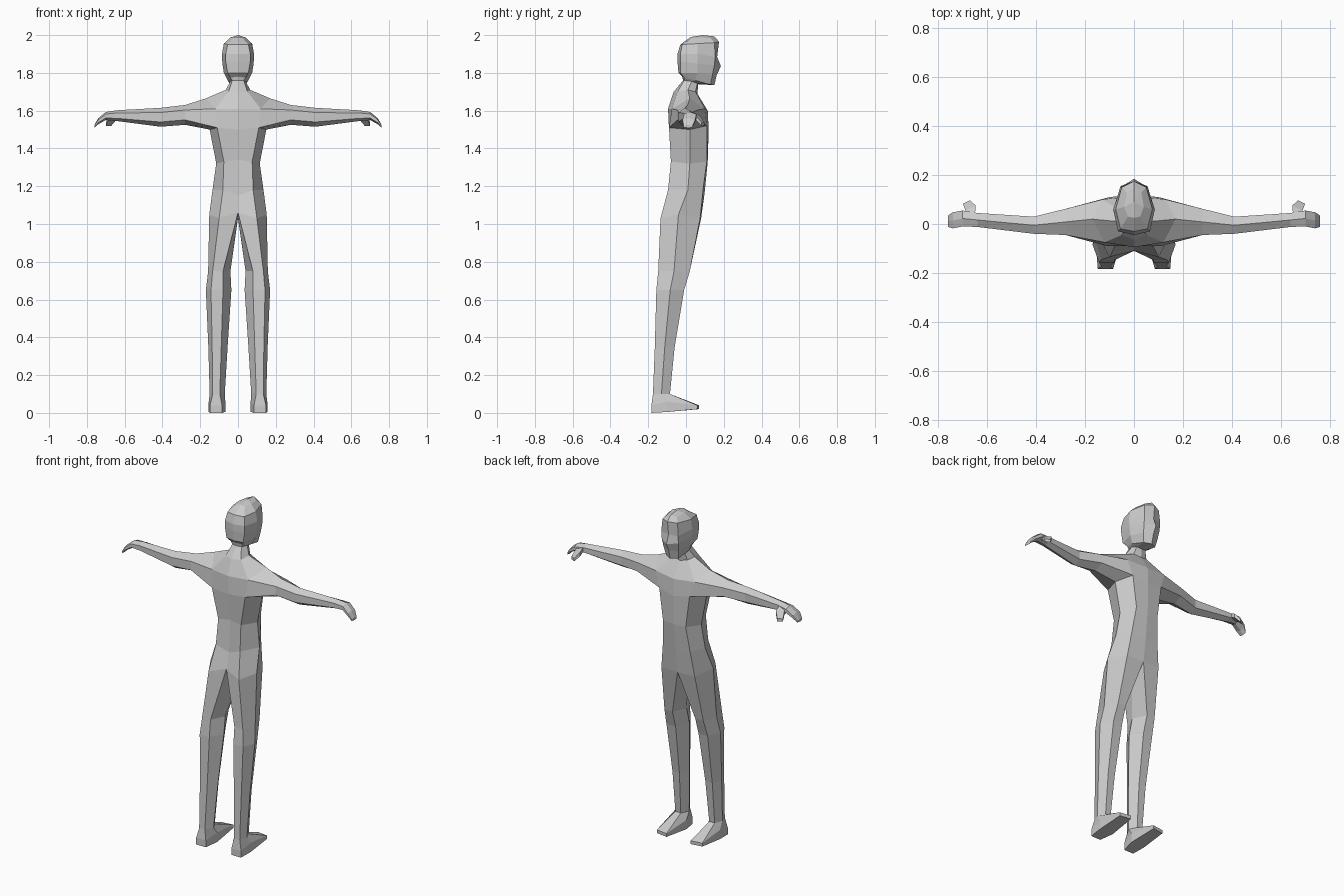
import bpy, bmesh
from mathutils import Vector

skin = bpy.data.materials.new("plain_grey")
skin.diffuse_color = (0.6, 0.6, 0.6, 1)


def loft(name, rings, closed=True, cap=False, skip=()):
    """Bridge successive rings on the +x side, then mirror across x = 0."""
    bm = bmesh.new()
    vs = [[bm.verts.new(p) for p in ring] for ring in rings]
    n = len(rings[0])
    for r in range(len(vs) - 1):
        if_hole = r in skip
        for i in range(n if closed else n - 1):
            if if_hole and i in (1, 2):
                continue  # opening for a limb
            j = (i + 1) % n
            bm.faces.new((vs[r][i], vs[r][j], vs[r + 1][j], vs[r + 1][i]))
    if cap:
        bm.faces.new(vs[-1])
    bmesh.ops.mirror(bm, geom=bm.verts[:] + bm.edges[:] + bm.faces[:],
                     axis='X', merge_dist=0.0005)
    bmesh.ops.remove_doubles(bm, verts=bm.verts[:], dist=0.0005)
    bmesh.ops.recalc_face_normals(bm, faces=bm.faces[:])
    mesh = bpy.data.meshes.new(name)
    bm.to_mesh(mesh)
    bm.free()
    mesh.materials.append(skin)
    ob = bpy.data.objects.new(name, mesh)
    bpy.context.collection.objects.link(ob)
    return ob


def arm_ring(x, yb, yf, zb, zt):
    """Six-sided section across the arm: under side front to back, then over the top."""
    h, ym = zt - zb, (yb + yf) / 2
    lo, hi = zb + 0.25 * h, zt - 0.25 * h
    return [(x, yb, lo), (x, ym, zb), (x, yf, lo), (x, yf, hi), (x, ym, zt), (x, yb, hi)]


def leg_ring(z, xi, xo, yb, yf):
    """Six-sided section across the leg: back, outside, front, inside."""
    w, ym = xo - xi, (yb + yf) / 2
    return [(xi + 0.33 * w, yb, z), (xo - 0.2 * w, yb, z), (xo, ym, z),
            (xo - 0.25 * w, yf, z), (xi + 0.3 * w, yf, z), (xi, ym, z)]


# Half rings run: back centre, back corner, side, front corner, front centre
hip = [(0, -.11, 1.06), (.10, -.135, 1.03), (.152, -.04, 1.05), (.11, .075, 1.03), (0, .08, 1.03)]
belly = [(0, -.085, 1.15), (.08, -.095, 1.18), (.135, .01, 1.18), (.09, .09, 1.18), (0, .098, 1.16)]
waist = [(0, -.075, 1.34), (.075, -.08, 1.33), (.115, .02, 1.32), (.075, .11, 1.33), (0, .115, 1.33)]
armpit = [(0, -.09, 1.50), (.11, -.09, 1.51), (.15, .02, 1.50), (.10, .11, 1.52), (0, .12, 1.50)]
shoulder = [(0, -.095, 1.61), (.12, -.075, 1.61), (.17, .02, 1.665), (.13, .10, 1.61), (0, .115, 1.60)]
neck_base = [(0, -.065, 1.70), (.05, -.045, 1.70), (.065, .01, 1.71), (.045, .05, 1.70), (0, .06, 1.69)]
neck_top = [(0, -.015, 1.76), (.03, -.01, 1.76), (.04, .03, 1.755), (.03, .06, 1.745), (0, .065, 1.74)]
loft("torso", [hip, belly, waist, armpit, shoulder, neck_base, neck_top], closed=False, skip=(3,))

# Head: jaw, mouth, nose, brow, forehead, crown, closed at the pole
pole = [(0, .09, 2.0)] * 5
loft("head", [
    neck_top,
    [(0, -.02, 1.78), (.04, -.01, 1.775), (.055, .05, 1.76), (.04, .13, 1.738), (0, .15, 1.735)],
    [(0, -.04, 1.80), (.055, -.03, 1.80), (.075, .06, 1.80), (.05, .14, 1.79), (0, .163, 1.79)],
    [(0, -.045, 1.86), (.065, -.03, 1.86), (.083, .06, 1.85), (.055, .15, 1.84), (0, .185, 1.835)],
    [(0, -.045, 1.90), (.065, -.03, 1.90), (.085, .06, 1.90), (.055, .155, 1.885), (0, .165, 1.885)],
    [(0, -.03, 1.95), (.055, -.02, 1.95), (.075, .06, 1.955), (.05, .15, 1.96), (0, .175, 1.965)],
    [(0, .025, 1.99), (.025, .03, 1.985), (.04, .07, 1.987), (.03, .13, 1.985), (0, .15, 1.993)],
    pole], closed=False)

# Arms grow out of the openings in the torso
arm_root = armpit[1:4] + shoulder[3:0:-1]
wrist = arm_ring(.64, -.012, .045, 1.545, 1.602)
loft("arms", [arm_root,
              arm_ring(.28, -.045, .062, 1.525, 1.63),
              arm_ring(.41, -.04, .03, 1.515, 1.615),
              wrist])

# Hands droop toward the finger tips
loft("hands", [wrist,
               arm_ring(.70, -.01, .055, 1.55, 1.593),
               arm_ring(.74, -.018, .048, 1.528, 1.56),
               arm_ring(.76, -.012, .035, 1.508, 1.525)], cap=True)


def thumb_ring(c, r):
    c = Vector(c)
    return [c + Vector(d) * r for d in ((1, -.5, -.6), (1, -.5, .6), (-1, .5, .6), (-1, .5, -.6))]


loft("thumbs", [thumb_ring((.672, .03, 1.575), .022),
                thumb_ring((.668, .065, 1.56), .021),
                thumb_ring((.685, .09, 1.528), .014)], cap=True)

# Legs hang from the hip loop, closed through the crotch
ankle = leg_ring(.10, .07, .15, -.175, -.085)
loft("legs", [hip + [(0, -.02, 1.035)],
              leg_ring(.75, .04, .158, -.147, .02),
              leg_ring(.65, .035, .17, -.157, -.01),
              leg_ring(.35, .055, .157, -.165, -.06),
              ankle])

# Feet: instep sloping down to the toes, over a flat sole
instep = [(.085, -.183, .04), (.148, -.183, .04), (.155, -.10, .06),
          (.15, .06, .04), (.08, .07, .04), (.067, -.10, .06)]
sole = [(x, y, .02 if y > 0 else .005 if y > -.15 else 0) for x, y, z in instep]
loft("feet", [ankle, instep, sole], cap=True)
